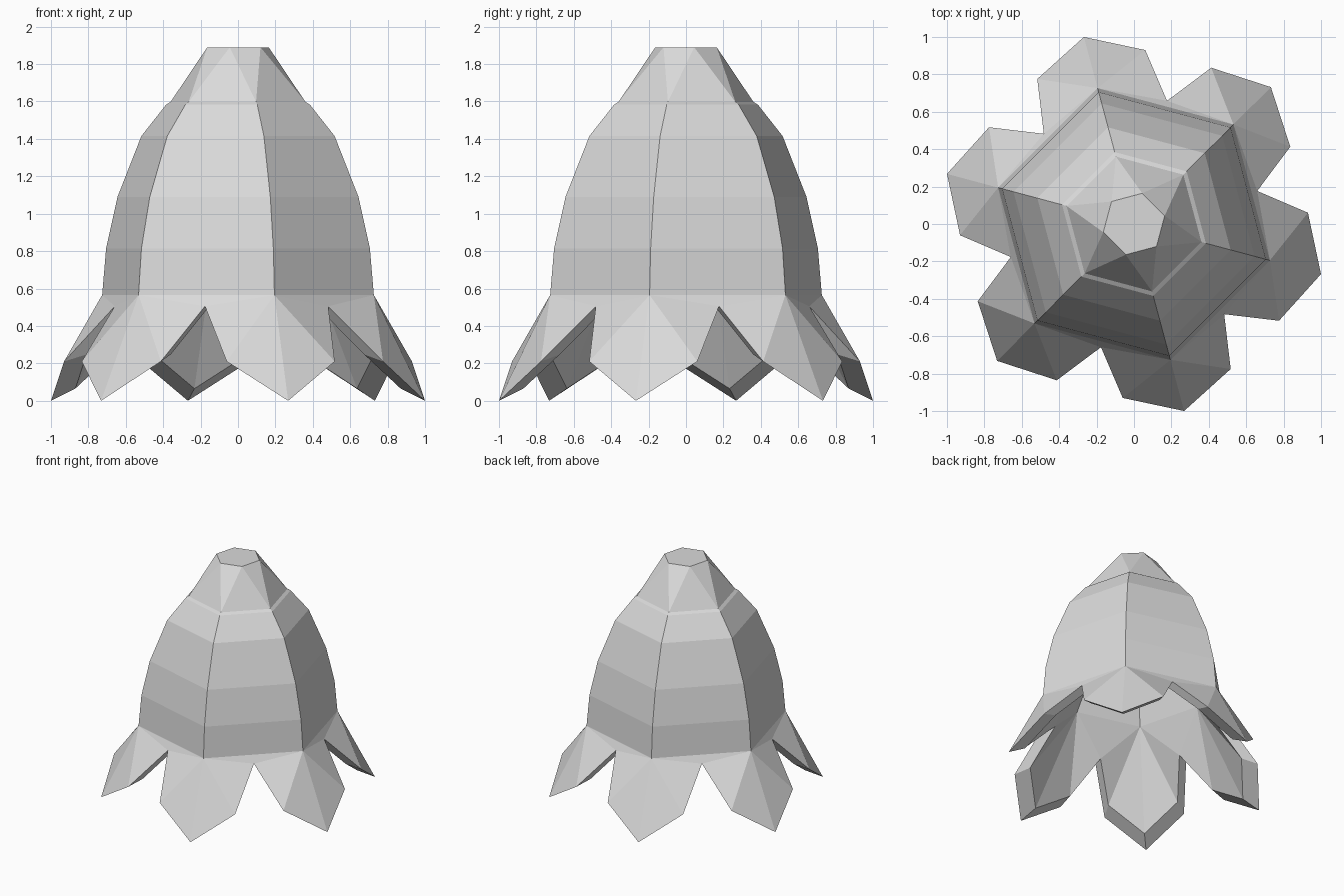
import bpy, bmesh, math
from mathutils import Vector

if "Cube" in bpy.data.objects:
    bpy.data.objects.remove(bpy.data.objects["Cube"])

CORNER = math.radians(45)      # the hexagon is turned by this angle
grey = bpy.data.materials.new("light grey")
grey.diffuse_color = (0.7, 0.7, 0.7, 1)
grey.use_nodes = True
grey.node_tree.nodes["Principled BSDF"].inputs["Base Color"].default_value = grey.diffuse_color


def polar(r, deg, z):
    a = CORNER + math.radians(deg)
    return Vector((r * math.cos(a), r * math.sin(a), z))


def ring(bm, r, z, turn=0):
    return [bm.verts.new(polar(r, 60 * i + turn, z)) for i in range(6)]


def finish(bm, name):
    bmesh.ops.recalc_face_normals(bm, faces=bm.faces)
    me = bpy.data.meshes.new(name)
    bm.to_mesh(me)
    bm.free()
    me.materials.append(grey)
    ob = bpy.data.objects.new(name, me)
    bpy.context.collection.objects.link(ob)


# Six-sided bell wall (radius, height), outside and inside
OUTSIDE = [(0.752, 0.565), (0.73, 0.815), (0.667, 1.09), (0.535, 1.415),
           (0.398, 1.583), (0.373, 1.598)]
INSIDE = [(0.52, 0.77), (0.42, 1.0), (0.27, 1.15)]


def skin(bm, profile, s):
    """One skin of the bell; its petals are scaled by s about z = 0.5."""
    rings = [ring(bm, r, z) for r, z in profile]
    for a, b in zip(rings, rings[1:]):
        for i in range(6):
            j = (i + 1) % 6
            bm.faces.new((a[i], a[j], b[j], b[i]))
    bm.faces.new(rings[-1])
    # Petals hang from the corners, with notches between them
    top = rings[0]
    tip = ring(bm, 1.035 * s, 0.5 - 0.5 * s)
    left = ring(bm, 0.932 * s, 0.5 - 0.29 * s, -18.7)
    right = ring(bm, 0.932 * s, 0.5 - 0.29 * s, 18.7)
    notch = ring(bm, 0.682 * s, 0.505, 30)
    for i in range(6):
        j = (i + 1) % 6
        for tri in ((top[i], left[i], tip[i]), (top[i], tip[i], right[i]),
                    (top[i], right[i], notch[i]), (top[i], notch[i - 1], left[i]),
                    (top[i], notch[i], top[j])):
            bm.faces.new(tri)
    # Lower edge, in order around the bell
    return [v for i in range(6) for v in (left[i], tip[i], right[i], notch[i])]


bm = bmesh.new()
outer, inner = skin(bm, OUTSIDE, 1.0), skin(bm, INSIDE, 0.87)
for i in range(len(outer)):                        # thickness of the petal edges
    j = (i + 1) % len(outer)
    bm.faces.new((outer[i], outer[j], inner[j], inner[i]))
finish(bm, "bell_with_petals")

# Faceted cap: twisted hexagons joined by triangles
bm = bmesh.new()
base, top = ring(bm, 0.373, 1.598), ring(bm, 0.17, 1.89, 30)
for i in range(6):
    j = (i + 1) % 6
    bm.faces.new((base[i], base[j], top[i]))
    bm.faces.new((base[j], top[j], top[i]))
bm.faces.new(top)
bm.faces.new(base)
finish(bm, "cap")
